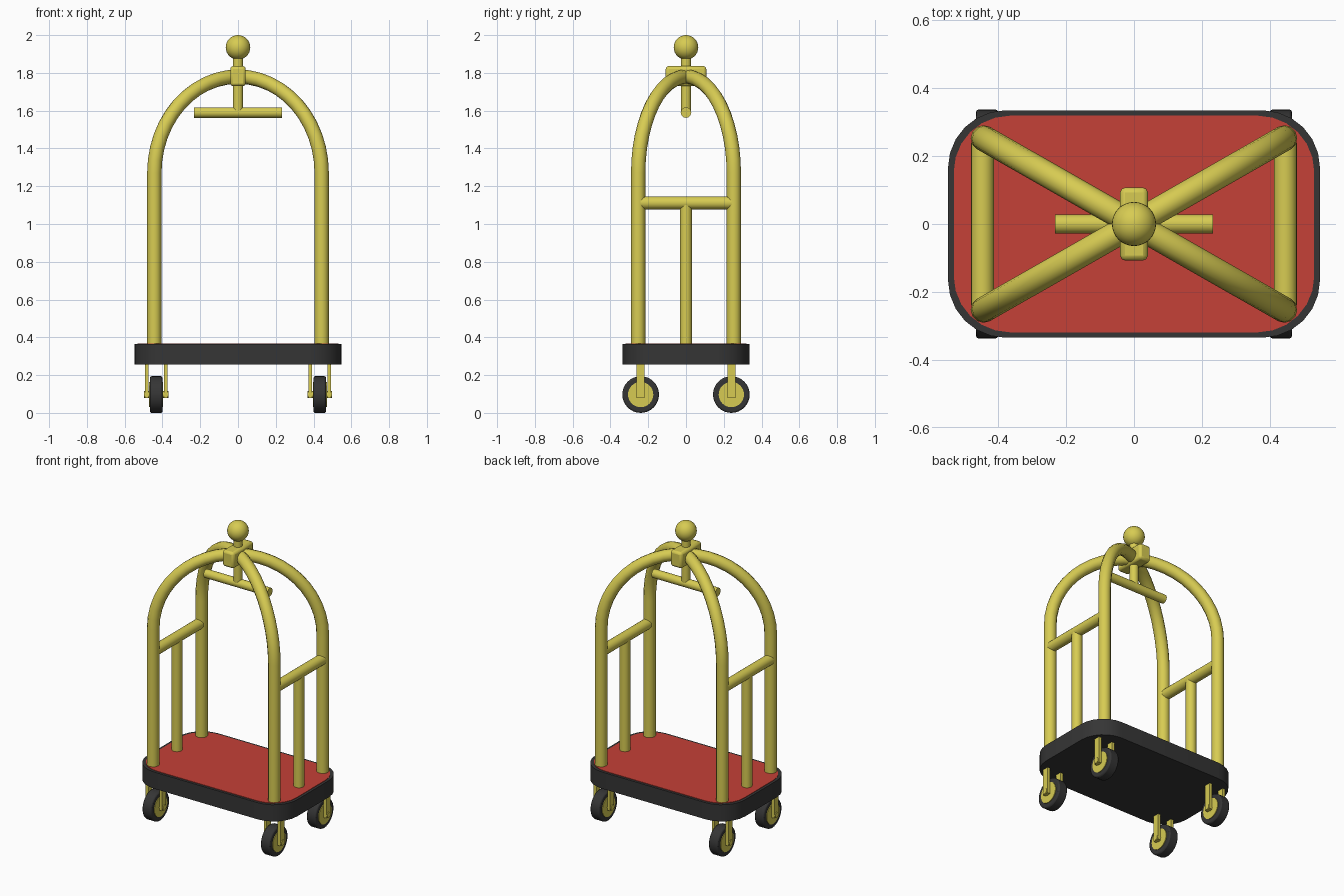
import bpy, bmesh, math
from mathutils import Vector

if "Cube" in bpy.data.objects:
    bpy.data.objects.remove(bpy.data.objects["Cube"])


def material(name, rgb):
    m = bpy.data.materials.new(name)
    m.diffuse_color = (*rgb, 1)
    m.use_nodes = True
    m.node_tree.nodes["Principled BSDF"].inputs["Base Color"].default_value = m.diffuse_color
    return m


BRASS = material("brass", (0.68, 0.60, 0.085))
BLACK = material("black rubber", (0.036, 0.036, 0.036))
RED = material("red carpet", (0.56, 0.052, 0.038))


def finish(ob, name, mat, smooth=True):
    ob.name = name
    ob.data.materials.clear()
    ob.data.materials.append(mat)
    bpy.ops.object.select_all(action='DESELECT')
    ob.select_set(True)
    bpy.context.view_layer.objects.active = ob
    if smooth:
        bpy.ops.object.shade_smooth_by_angle(angle=math.radians(40))
    return ob


def rod(name, a, b, r, mat=BRASS, sides=20, bevel=0.0):
    a, b = Vector(a), Vector(b)
    d = b - a
    bpy.ops.mesh.primitive_cylinder_add(vertices=sides, radius=r, depth=d.length, location=(a + b) / 2)
    ob = bpy.context.object
    ob.rotation_euler = d.to_track_quat('Z', 'Y').to_euler()
    if bevel:
        add_bevel(ob, bevel)
    return finish(ob, name, mat)


def add_bevel(ob, width):
    mod = ob.modifiers.new("bevel", 'BEVEL')
    mod.width, mod.segments = width, 2
    mod.limit_method, mod.angle_limit = 'ANGLE', math.radians(40)


def box(name, loc, size, mat=BRASS, bevel=0.0):
    bpy.ops.mesh.primitive_cube_add(size=1, location=loc)
    ob = bpy.context.object
    ob.scale = size
    bpy.ops.object.transform_apply(location=False, rotation=False, scale=True)
    if bevel:
        add_bevel(ob, bevel)
    return finish(ob, name, mat)


def rounded_slab(name, hx, hy, r, z0, z1, mat, seg=6):
    bm = bmesh.new()
    pts = []
    for k, (sx, sy) in enumerate([(1, 1), (-1, 1), (-1, -1), (1, -1)]):
        for i in range(seg + 1):
            t = math.pi / 2 * (k + i / seg)
            pts.append((sx * (hx - r) + r * math.cos(t), sy * (hy - r) + r * math.sin(t), z0))
    face = bm.faces.new([bm.verts.new(p) for p in pts])
    ext = bmesh.ops.extrude_face_region(bm, geom=[face])
    bmesh.ops.translate(bm, vec=(0, 0, z1 - z0),
                        verts=[g for g in ext["geom"] if isinstance(g, bmesh.types.BMVert)])
    bmesh.ops.recalc_face_normals(bm, faces=bm.faces)
    me = bpy.data.meshes.new(name)
    bm.to_mesh(me)
    bm.free()
    ob = bpy.data.objects.new(name, me)
    bpy.context.collection.objects.link(ob)
    return finish(ob, name, mat)


def tube(name, pts, r):
    cu = bpy.data.curves.new(name, 'CURVE')
    cu.dimensions = '3D'
    cu.bevel_depth, cu.bevel_resolution, cu.use_fill_caps = r, 4, True
    sp = cu.splines.new('POLY')
    sp.points.add(len(pts) - 1)
    for p, co in zip(sp.points, pts):
        p.co = (*co, 1)
    ob = bpy.data.objects.new(name, cu)
    bpy.context.collection.objects.link(ob)
    bpy.ops.object.select_all(action='DESELECT')
    ob.select_set(True)
    bpy.context.view_layer.objects.active = ob
    bpy.ops.object.convert(target='MESH')
    return finish(bpy.context.object, name, BRASS)


# Deck and carpet
rounded_slab("deck", 0.548, 0.335, 0.17, 0.255, 0.365, BLACK)
rounded_slab("carpet", 0.531, 0.319, 0.165, 0.36, 0.368, RED)

# Two diagonal arches crossing at the top
PX, PY, SPRING = 0.443, 0.253, 1.27
RISE = math.hypot(PX, PY)
for s, name in ((1, "arch_a"), (-1, "arch_b")):
    path = [(PX, s * PY, 0.35)]
    for i in range(25):
        t = math.pi * i / 24
        path.append((PX * math.cos(t), s * PY * math.cos(t), SPRING + RISE * math.sin(t)))
    path.append((-PX, -s * PY, 0.35))
    tube(name, path, 0.038)

# End rails with middle posts
for sx, side in ((-1, "left"), (1, "right")):
    x = sx * 0.446
    rod(side + "_end_rail", (x, -0.24, 1.112), (x, 0.24, 1.112), 0.034)
    rod(side + "_middle_post", (x, 0, 0.35), (x, 0, 1.112), 0.032)

# Crown: clamp, stem, ball and hanging bar
box("crown_clamp", (0, 0, 1.783), (0.082, 0.215, 0.106), bevel=0.015)
rod("crown_stem", (0, 0, 1.59), (0, 0, 1.9), 0.027)
rod("hanger_bar", (-0.233, 0, 1.59), (0.233, 0, 1.59), 0.028)
bpy.ops.mesh.primitive_uv_sphere_add(segments=32, ring_count=16, radius=0.065, location=(0, 0, 1.935))
finish(bpy.context.object, "crown_ball", BRASS)

# Casters
for sx in (-1, 1):
    for sy in (-1, 1):
        tag = ("left" if sx < 0 else "right") + ("_front" if sy < 0 else "_back")
        cx, cy, cz = sx * 0.433, sy * 0.24, 0.097

        def across(part, half, r, mat, sides=32, bevel=0.0):
            rod(tag + part, (cx - half, cy, cz), (cx + half, cy, cz), r, mat, sides, bevel)

        across("_tyre", 0.033, 0.097, BLACK, bevel=0.008)
        across("_wheel_disc", 0.037, 0.067, BRASS)
        across("_axle", 0.065, 0.018, BRASS, 12)
        for f in (-1, 1):
            box(tag + "_fork", (cx + f * 0.05, cy, 0.17), (0.02, 0.042, 0.18))
